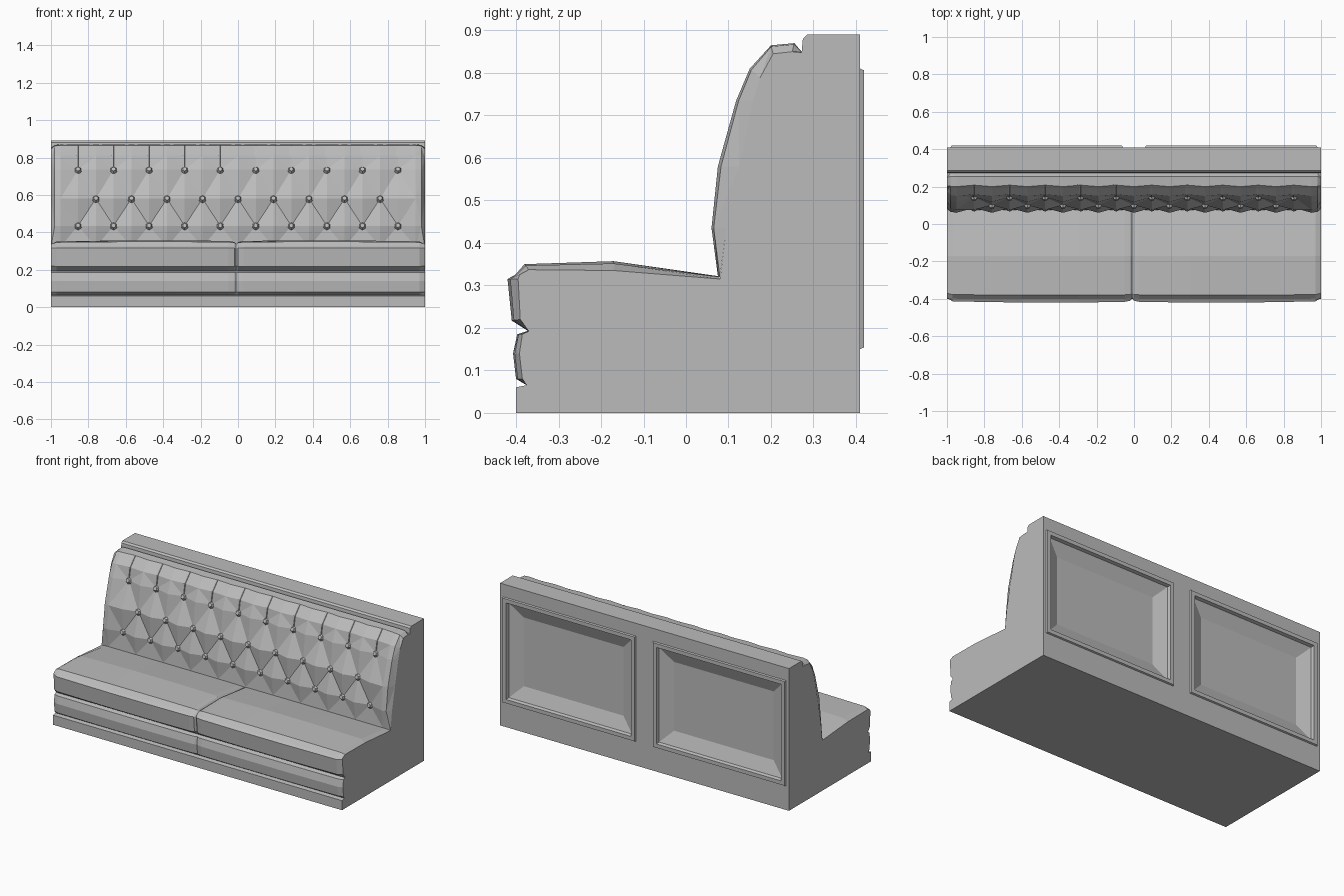
import bpy
import bmesh
from math import radians
from mathutils import Matrix

cube = bpy.data.objects.get("Cube")
if cube:
    bpy.data.objects.remove(cube, do_unlink=True)

GREY = (0.5, 0.5, 0.5, 1)
mat = bpy.data.materials.new("plain_grey")
mat.use_nodes = True
mat.diffuse_color = GREY
mat.node_tree.nodes["Principled BSDF"].inputs["Base Color"].default_value = GREY


def finish(name, bm):
    mesh = bpy.data.meshes.new(name)
    bm.to_mesh(mesh)
    bm.free()
    mesh.materials.append(mat)
    obj = bpy.data.objects.new(name, mesh)
    bpy.context.collection.objects.link(obj)
    return obj


def loft(name, columns, fold=None):
    """Skin columns of points; fold(i, j) picks the diagonal of a cell."""
    bm = bmesh.new()
    v = [[bm.verts.new(p) for p in col] for col in columns]
    for i in range(len(v) - 1):
        for j in range(len(v[0]) - 1):
            a, b, c, d = v[i][j], v[i + 1][j], v[i + 1][j + 1], v[i][j + 1]
            if fold is None:
                bm.faces.new((a, b, c, d))
            elif fold(i, j):
                bm.faces.new((a, b, c))
                bm.faces.new((a, c, d))
            else:
                bm.faces.new((a, b, d))
                bm.faces.new((b, c, d))
    return finish(name, bm)


def blend(p, q, t):
    return [a + (b - a) * t for a, b in zip(p, q)]


# (y, z) profiles: at the cut ends, and at full padding
seat_end = [(-0.375, 0.065), (-0.385, 0.08), (-0.392, 0.14), (-0.385, 0.185),
            (-0.37, 0.192), (-0.39, 0.22), (-0.395, 0.315), (-0.392, 0.325),
            (-0.37, 0.337), (-0.17, 0.335), (0.08, 0.315)]
seat_full = [(-0.375, 0.065), (-0.4, 0.08), (-0.407, 0.14), (-0.397, 0.185),
             (-0.372, 0.193), (-0.41, 0.217), (-0.42, 0.315), (-0.402, 0.325),
             (-0.38, 0.35), (-0.17, 0.357), (0.075, 0.322)]
back_end = [(0.08, 0.318), (0.095, 0.435), (0.125, 0.58), (0.158, 0.735),
            (0.175, 0.79), (0.205, 0.845), (0.25, 0.85), (0.272, 0.848)]
back_full = [(0.075, 0.322), (0.06, 0.435), (0.075, 0.58), (0.118, 0.735),
             (0.15, 0.81), (0.2, 0.865), (0.255, 0.87), (0.272, 0.85)]
REAR = 0.41

# Solid body with an open rear for the framed panels
profile = [(REAR, 0), (-0.4, 0), (-0.4, 0.06)] + seat_end + back_end[1:]
profile += [(0.275, 0.88), (0.285, 0.89), (REAR, 0.89)]
bm = bmesh.new()
ends = [[bm.verts.new((x, y, z)) for y, z in profile] for x in (-1, 1)]
for j in range(len(profile) - 1):
    bm.faces.new((ends[0][j], ends[1][j], ends[1][j + 1], ends[0][j + 1]))
bm.faces.new(ends[0])
bm.faces.new(ends[1][::-1])
finish("body", bm)

# Seat padding with a seam in the middle
seat_columns = [(-1, 0), (-0.97, 0.75), (-0.6, 1), (-0.3, 1), (-0.05, 0.85),
                (-0.02, 0.6), (-0.01, 0.08), (0, 0.6), (0.03, 0.85),
                (0.3, 1), (0.6, 1), (0.97, 0.75), (1, 0)]
loft("seat_cushions", [[(x, *blend(e, f, t)) for e, f in zip(seat_end, seat_full)]
                       for x, t in seat_columns])

# Tufted backrest: buttons and bulges alternate over the grid
STEP, DEPTH = 0.095, 0.026
tuft_x = [-0.95 + STEP * k for k in range(21)]


def is_low(k, j):
    return (k + j) % 2 == 0


def back_point(k, j):
    y, z = back_full[j]
    if is_low(k, j) and 0 < k < 20 and 1 <= j <= 3:
        y += DEPTH
    elif k % 2 and j in (4, 5):
        y += 0.008
    return (tuft_x[k], y, z)


def end_column(x, t):
    return [(x, *blend(e, f, t)) for e, f in zip(back_end, back_full)]


rows = range(len(back_full))
columns = [end_column(-1, 0), end_column(-0.98, 0.85)]
columns += [[back_point(k, j) for j in rows] for k in range(21)]
columns += [end_column(0.98, 0.85), end_column(1, 0)]
loft("tufted_backrest", columns, fold=is_low)


# Buttons in three staggered rows, with a pleat above each top one
def add_button(k, j):
    x, y, z = back_point(k, j)
    tilt = Matrix.Rotation(radians(84 - 6 * j), 4, "X")
    bm = bmesh.new()
    bmesh.ops.create_cone(bm, cap_ends=True, segments=6, radius1=0.022,
                          radius2=0.012, depth=0.018,
                          matrix=Matrix.Translation((x, y - 0.007, z)) @ tilt)
    finish(f"button_{j}_{k}", bm)


def add_pleat(k):
    path = [back_point(k, j) for j in (3, 4, 5)]
    loft(f"pleat_{k}", [[(x + dx, y + dy, z + 0.3 * dy) for x, y, z in path]
                        for dx, dy in ((-0.016, 0.002), (0, -0.006), (0.003, 0.004))])


for j in (1, 2, 3):
    for k in range(1, 20):
        if is_low(k, j):
            add_button(k, j)
for k in range(1, 20, 2):
    add_pleat(k)

# Rear frame around two openings
LOW, HIGH, INNER, OUTER = 0.15, 0.81, 0.06, 0.98
xs = [-1, -OUTER, -INNER, INNER, OUTER, 1]
zs = [0, LOW, HIGH, 0.89]
bm = bmesh.new()
grid = [[bm.verts.new((x, REAR, z)) for z in zs] for x in xs]
for i in range(5):
    for j in range(3):
        if not (j == 1 and i in (1, 3)):
            bm.faces.new((grid[i][j], grid[i][j + 1],
                          grid[i + 1][j + 1], grid[i + 1][j]))
finish("rear_frame", bm)


# Rear panels: raised moulding, then a slope down to a sunken field
def add_panel(name, x0, x1):
    bm = bmesh.new()
    rings = []
    for inset, y in ((0, REAR), (0.004, 0.419), (0.028, 0.419),
                     (0.034, 0.4), (0.115, 0.368)):
        a, b, lo, hi = x0 + inset, x1 - inset, LOW + inset, HIGH - inset
        rings.append([bm.verts.new((x, y, z))
                      for x, z in ((a, lo), (a, hi), (b, hi), (b, lo))])
    for r, s in zip(rings, rings[1:]):
        for n in range(4):
            m = (n + 1) % 4
            bm.faces.new((r[n], r[m], s[m], s[n]))
    bm.faces.new(rings[-1])
    finish(name, bm)


add_panel("rear_panel_left", INNER, OUTER)
add_panel("rear_panel_right", -OUTER, -INNER)
